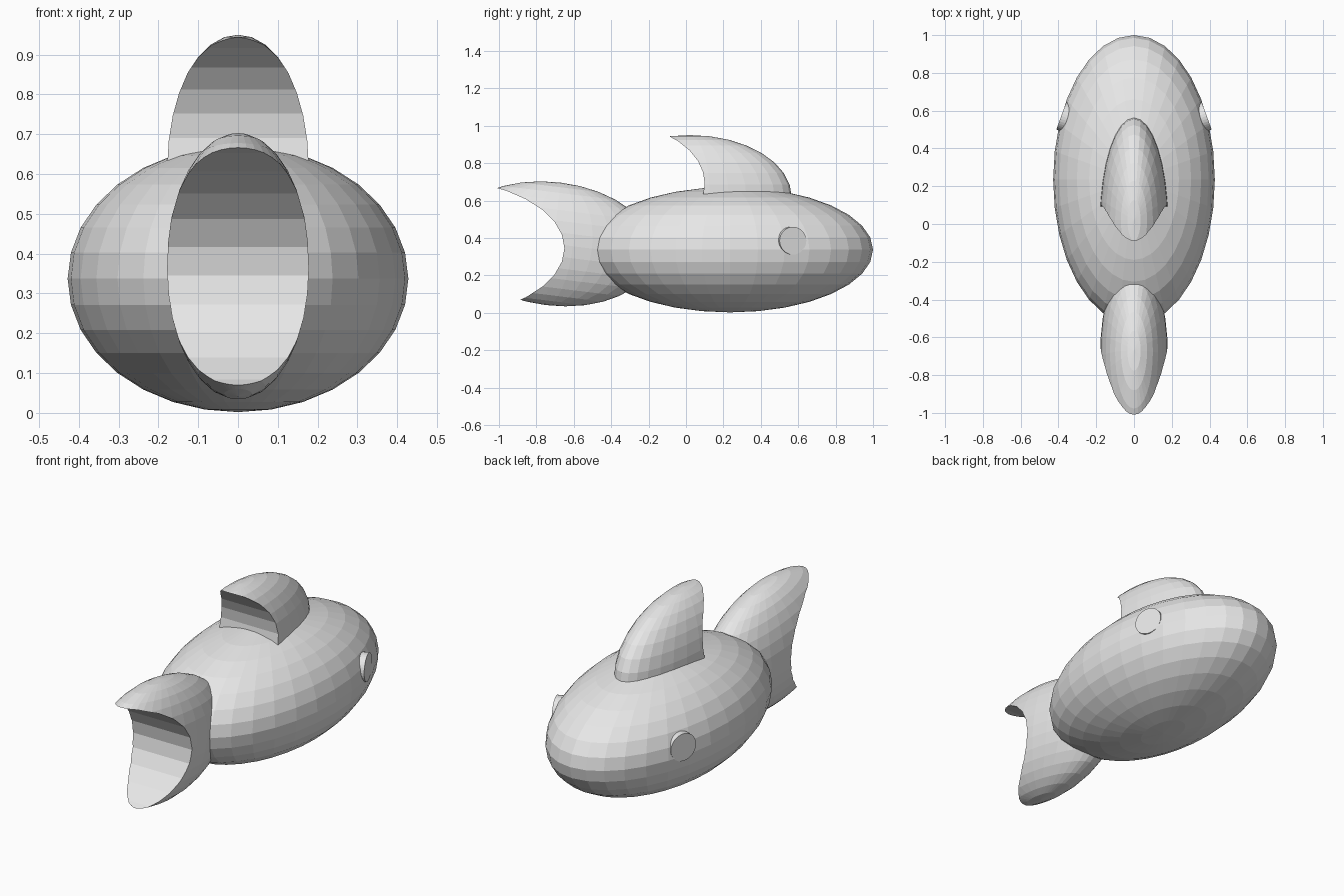
import bpy
import math
from mathutils import Matrix

if "Cube" in bpy.data.objects:
    bpy.data.objects.remove(bpy.data.objects["Cube"])

grey = bpy.data.materials.new("light_grey")
grey.diffuse_color = (0.8, 0.8, 0.8, 1)
grey.use_nodes = True
grey.node_tree.nodes["Principled BSDF"].inputs["Base Color"].default_value = grey.diffuse_color


def finish(name, loc, scale, rot=(0, 0, 0)):
    """Name the active primitive, bake its rotation and scale, colour it."""
    ob = bpy.context.active_object
    ob.name = name
    ob.location = loc
    ob.scale = scale
    ob.rotation_euler = [math.radians(a) for a in rot]
    bpy.ops.object.transform_apply(location=False, rotation=True, scale=True)
    ob.data.materials.append(grey)
    return ob


def ellipsoid(name, loc, radii, rot=(0, 0, 0)):
    bpy.ops.mesh.primitive_uv_sphere_add(segments=32, ring_count=16, radius=1)
    return finish(name, loc, radii, rot)


def cylinder_x(name, loc, half_length, ry, rz, turn=0, sides=32):
    """Elliptical cylinder lying along x, turned about z."""
    bpy.ops.mesh.primitive_cylinder_add(vertices=sides, radius=1, depth=2)
    ob = bpy.context.active_object
    ob.data.transform(Matrix.Rotation(math.pi / 2, 4, 'Y'))
    return finish(name, loc, (half_length, ry, rz), (0, 0, turn))


def fin(name, loc, tilt, cut_loc, cut_ry, cut_rz):
    """Ellipsoid with a scooped-out trailing edge."""
    ob = ellipsoid(name, loc, (0.18, 0.545, 0.33), (tilt, 0, 0))
    cutter = cylinder_x(name + "_cutter", cut_loc, 0.5, cut_ry, cut_rz)
    cutter.hide_render = True
    mod = ob.modifiers.new("scoop", 'BOOLEAN')
    mod.operation = 'DIFFERENCE'
    mod.solver = 'EXACT'
    mod.object = cutter
    bpy.context.view_layer.objects.active = ob
    bpy.ops.object.modifier_apply(modifier=mod.name)
    bpy.data.objects.remove(cutter)
    return ob


# Body
ellipsoid("body", (0, 0.235, 0.337), (0.428, 0.765, 0.335))

# Fins
fin("tail_fin", (0, -0.71, 0.3685), -7, (0, -1.35, 0.345), 0.70, 0.37)
fin("dorsal_fin", (0, 0.02, 0.62), 0, (0, -0.38, 0.69), 0.48, 0.32)

# Eyes, flat discs angled slightly forward
for side, label in ((1, "right"), (-1, "left")):
    a = math.radians(20)
    half = 0.03
    cx = 0.385 - half * math.cos(a)
    cy = 0.572 - half * math.sin(a)
    cylinder_x(label + "_eye", (side * cx, cy, 0.385), half, 0.076, 0.074, side * 20)
